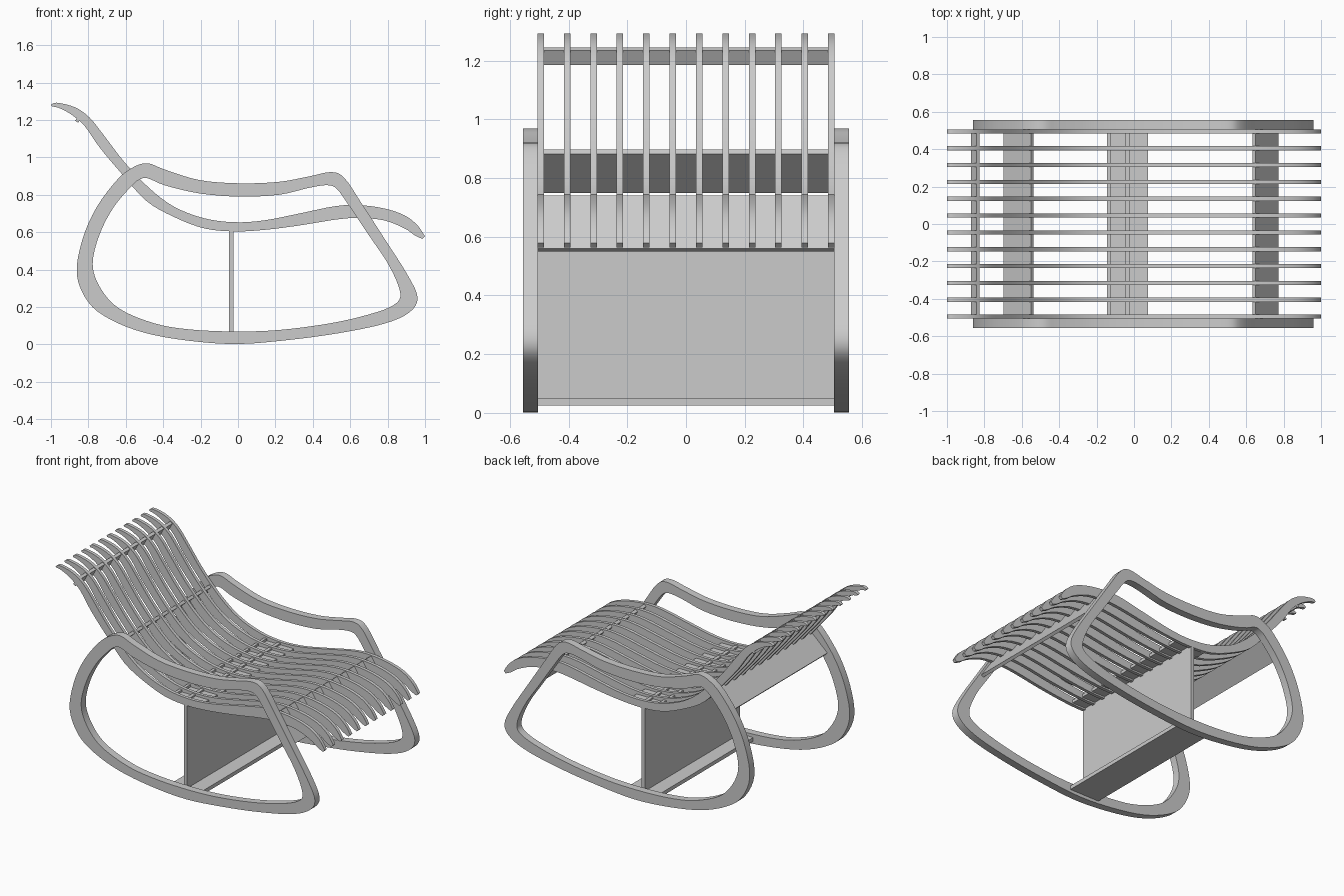
import bpy, bmesh, math
from mathutils import Vector

if "Cube" in bpy.data.objects:
    bpy.data.objects.remove(bpy.data.objects["Cube"])

# side frame: outer and inner outline (x, z), matched point by point
OUTER = [(-.483,.968),(-.39,.934),(-.205,.878),(.008,.861),(.22,.869),(.38,.898),(.50,.921),(.57,.888),
         (.66,.755),(.78,.57),(.905,.374),(.96,.25),(.915,.17),(.78,.11),(.54,.06),(.275,.024),(0,.002),
         (-.26,.019),(-.5,.062),(-.686,.135),(-.80,.225),(-.862,.374),(-.832,.56),(-.756,.733),(-.644,.882),(-.56,.947)]
INNER = [(-.483,.888),(-.39,.85),(-.205,.807),(.008,.79),(.22,.80),(.38,.837),(.478,.851),(.53,.829),
         (.596,.738),(.70,.583),(.81,.417),(.868,.272),(.83,.209),(.70,.16),(.49,.112),(.22,.077),(-.02,.069),
         (-.26,.08),(-.446,.112),(-.633,.19),(-.735,.30),(-.777,.428),(-.74,.588),(-.665,.733),(-.575,.84),(-.53,.879)]

# seat slat: upper and lower edge
UPPER = [(-1.0,1.28),(-.97,1.292),(-.873,1.268),(-.793,1.212),(-.713,1.112),(-.606,.973),(-.473,.834),(-.34,.735),
         (-.18,.674),(-.02,.653),(.14,.663),(.33,.70),(.515,.738),(.64,.745),(.78,.727),(.89,.69),(.96,.636),(.999,.578)]
LOWER = [(-.995,1.272),(-.955,1.263),(-.89,1.228),(-.82,1.167),(-.74,1.053),(-.63,.922),(-.49,.767),(-.34,.68),
         (-.18,.62),(-.02,.604),(.14,.612),(.33,.636),(.515,.666),(.64,.676),(.78,.663),(.89,.62),(.945,.583),(.985,.564)]


def spline(points, closed, steps=4):
    p = [Vector(q) for q in points]
    n = len(p)
    get = (lambda i: p[i % n]) if closed else (lambda i: p[max(0, min(n - 1, i))])
    out = []
    for i in range(n if closed else n - 1):
        a, b, c, d = (get(i + k) for k in (-1, 0, 1, 2))
        for s in range(steps):
            t = s / steps
            out.append(.5 * (2*b + (c - a)*t + (2*a - 5*b + 4*c - d)*t*t + (3*b - a - 3*c + d)*t**3))
    if not closed:
        out.append(p[-1])
    return out


def band(name, edge_a, edge_b, y0, y1, closed):
    """Solid strip between two curves, extruded along y."""
    bm = bmesh.new()
    rings = [[bm.verts.new(v) for v in ((a.x, y0, a.y), (a.x, y1, a.y), (b.x, y1, b.y), (b.x, y0, b.y))]
             for a, b in zip(spline(edge_a, closed), spline(edge_b, closed))]
    n = len(rings)
    for i in range(n if closed else n - 1):
        r, s = rings[i], rings[(i + 1) % n]
        for k in range(4):
            bm.faces.new((r[k], r[(k + 1) % 4], s[(k + 1) % 4], s[k]))
    if not closed:
        bm.faces.new(rings[0])
        bm.faces.new(rings[-1][::-1])
    bmesh.ops.recalc_face_normals(bm, faces=bm.faces)
    mesh = bpy.data.meshes.new(name)
    bm.to_mesh(mesh)
    bm.free()
    ob = bpy.data.objects.new(name, mesh)
    bpy.context.collection.objects.link(ob)
    bpy.ops.object.select_all(action='DESELECT')
    ob.select_set(True)
    bpy.context.view_layer.objects.active = ob
    bpy.ops.object.shade_smooth_by_angle(angle=math.radians(35))


def board(name, p, q, thickness):
    """Flat board across the chair; p and q are the ends of its section in x, z."""
    p, q = Vector(p), Vector(q)
    d = q - p
    bpy.ops.mesh.primitive_cube_add(size=1, location=((p.x + q.x)/2, 0, (p.y + q.y)/2),
                                    rotation=(0, -math.atan2(d.y, d.x), 0))
    ob = bpy.context.object
    ob.name = name
    ob.scale = (d.length, 1.01, thickness)


# rocker side frames
for side, y0 in (("left", -.555), ("right", .505)):
    band("side_frame_" + side, OUTER, INNER, y0, y0 + .05, True)

# seat slats
for i in range(12):
    y = -.495 + i * .09
    band(f"slat_{i + 1}", UPPER, LOWER, y - .011, y + .011, False)

# cross boards joining slats and frames
board("headrest_bar", (-.862, 1.19), (-.834, 1.24), .02)
board("back_board", (-.69, .757), (-.545, .89), .02)
board("front_board", (.642, .735), (.765, .555), .02)

# central support: base plank, upright panel, seat shelf and its rear bar
board("base_plank", (-.145, .037), (.075, .037), .025)
board("support_panel", (-.036, .045), (-.036, .645), .024)
board("seat_shelf", (-.145, .625), (.075, .625), .02)
board("shelf_bar", (-.135, .62), (-.135, .65), .02)
